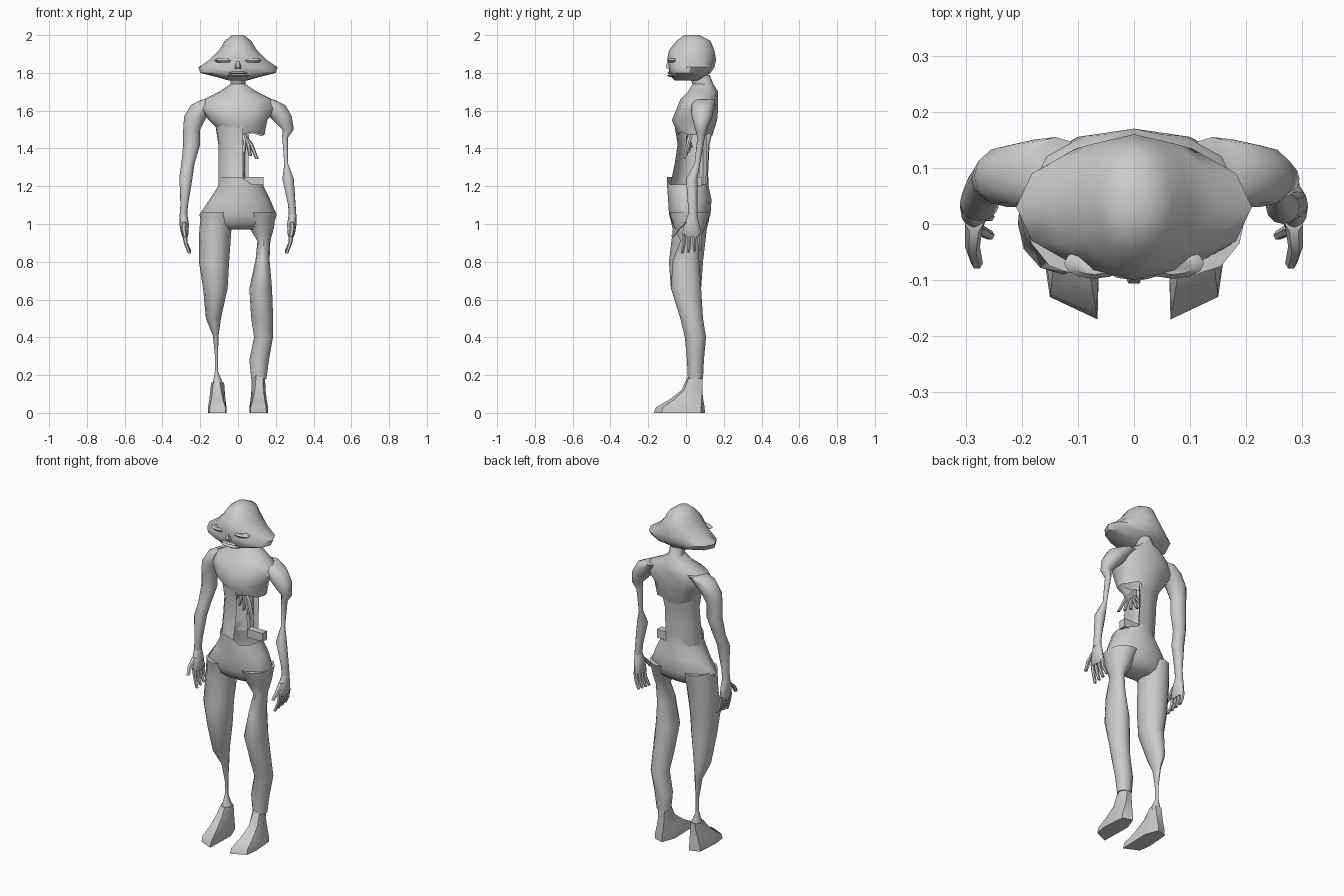
import bpy, bmesh, random
from math import sin, cos, radians
from mathutils import Vector

random.seed(4)
if "Cube" in bpy.data.objects:
    bpy.data.objects.remove(bpy.data.objects["Cube"])

grey = bpy.data.materials.new("plain grey")
grey.use_nodes = True
colour = (.6, .6, .6, 1)
grey.diffuse_color = colour
grey.node_tree.nodes["Principled BSDF"].inputs["Base Color"].default_value = colour


def ring(z, wide, deep, x=0, y=0, count=12, first=0, sweep=360):
    """Level oval, or part of one, from its half width and half depth."""
    steps = count if sweep == 360 else count - 1
    angles = [radians(first + sweep * i / steps) for i in range(count)]
    return [Vector((x + wide * cos(a), y + deep * sin(a), z)) for a in angles]


def loft(name, rings, side=1, closed=True, open_top=False, open_bottom=False):
    """Skin a stack of rings, listed from the top down; side -1 mirrors it."""
    bm = bmesh.new()
    loops = [[bm.verts.new((p.x * side, p.y, p.z)) for p in points] for points in rings]
    count = len(loops[0])
    for upper, lower in zip(loops, loops[1:]):
        for i in range(count if closed else count - 1):
            j = (i + 1) % count
            bm.faces.new((upper[i], upper[j], lower[j], lower[i]))
    if closed and not open_top:
        bm.faces.new(loops[0])
    if closed and not open_bottom:
        bm.faces.new(loops[-1])
    bmesh.ops.recalc_face_normals(bm, faces=bm.faces)
    mesh = bpy.data.meshes.new(name)
    bm.to_mesh(mesh)
    bm.free()
    mesh.materials.append(grey)
    obj = bpy.data.objects.new(name, mesh)
    bpy.context.collection.objects.link(obj)
    bpy.ops.object.select_all(action='DESELECT')
    bpy.context.view_layer.objects.active = obj
    obj.select_set(True)
    bpy.ops.object.shade_smooth_by_angle(angle=radians(45))
    return obj


def strand(name, points, radius, side=1):
    """Tapering tube through a few points."""
    rings = []
    for i, (x, y, z) in enumerate(points):
        r = radius * (1 - i / len(points) / 2)
        rings.append(ring(z, r, r, x, y, count=6))
    return loft(name, rings, side)


# Head with a flared lower rim
loft("head", [
    ring(z=2, wide=.03, deep=.04, y=.03),
    ring(z=1.97, wide=.07, deep=.09, y=.04),
    ring(z=1.92, wide=.1, deep=.12, y=.03),
    ring(z=1.87, wide=.15, deep=.13, y=.03),
    ring(z=1.83, wide=.21, deep=.12, y=.03),
    ring(z=1.8, wide=.2, deep=.11, y=.02),
    ring(z=1.78, wide=.12, deep=.09, y=.01),
    ring(z=1.76, wide=.05, deep=.07, y=.01),
])

# Face: nose, lips and brows
loft("nose", [
    ring(z=1.87, wide=.01, deep=.02, y=-.08, count=6),
    ring(z=1.83, wide=.02, deep=.03, y=-.08, count=6),
    ring(z=1.82, wide=.02, deep=.02, y=-.08, count=6),
])
for name, z in (("upper_lip", 1.8), ("lower_lip", 1.785)):
    loft(name, [ring(z + dz, wide, deep=wide / 2, y=-.07)
                for dz, wide in ((.008, .04), (0, .06), (-.006, .04))])
for side, name in ((1, "left"), (-1, "right")):
    loft(name + "_brow", [ring(1.865 + dz, wide, deep=wide / 2, x=.07, y=-.07)
                          for dz, wide in ((.01, .04), (0, .055), (-.01, .04))], side)

# Neck and hollow chest with a ragged lower edge
chest = loft("chest", [
    ring(z=1.79, wide=.04, deep=.055, y=.07),
    ring(z=1.74, wide=.04, deep=.055, y=.09),
    ring(z=1.7, wide=.1, deep=.08, y=.09),
    ring(z=1.66, wide=.18, deep=.1, y=.07),
    ring(z=1.61, wide=.2, deep=.11, y=.06),
    ring(z=1.55, wide=.155, deep=.12, y=.045),
    ring(z=1.48, wide=.125, deep=.09, x=.015, y=.05),
], open_bottom=True)
for v in chest.data.vertices:
    if v.co.z < 1.5:
        v.co.z += random.uniform(-.02, .03)

# Remaining strip of the right flank and back
loft("torn_flank", [
    ring(z, wide, deep, x=.015, y=y, count=9, first=70, sweep=205)
    for z, wide, deep, y in ((1.55, .14, .11, .045), (1.42, .12, .085, .04),
                             (1.32, .12, .09, .03), (1.2, .12, .1, .015))
], closed=False)

# Open-topped pelvis, torn lower on its left
pelvis = loft("pelvis", [
    ring(z=1.25, wide=.115, deep=.11, x=.015, y=.01),
    ring(z=1.2, wide=.12, deep=.11, x=.015, y=.01),
    ring(z=1.13, wide=.16, deep=.115, x=.01, y=.02),
    ring(z=1.05, wide=.205, deep=.11, y=.02),
    ring(z=1, wide=.19, deep=.09, y=.02),
    ring(z=.97, wide=.14, deep=.05, y=.02),
], open_top=True)
for v in pelvis.data.vertices:
    if v.co.z > 1.24 and v.co.x > .06:
        v.co.z -= .04

# Loose strands fanning out below the chest, the spine and a broken bone
for i in range(5):
    reach = .1 - .035 * i
    strand(f"belly_strand_{i + 1}", [
        (.02, .03, 1.49), (reach / 2 + .02, .01, 1.42 + .01 * i),
        (reach, -.01 + .01 * i, 1.345 + .015 * i)], radius=.014)
strand("spine", [(.01, .09, 1.5), (.02, .09, 1.2)], radius=.025)
loft("broken_bone", [ring(z, wide=.07, deep=.03, x=.085, y=.06, count=4, first=45)
                     for z in (1.25, 1.2)])

# Arms: the right is whole, the left upper arm is worn to bone
shoulder = [
    ring(z=1.66, wide=.05, deep=.055, x=.14, y=.1),
    ring(z=1.63, wide=.07, deep=.06, x=.18, y=.09),
    ring(z=1.57, wide=.06, deep=.055, x=.225, y=.085),
]
wrist = [
    ring(z=1.1, wide=.02, deep=.025, x=.285, y=.035),
    ring(z=1.03, wide=.02, deep=.025, x=.29, y=.035),
]
loft("right_arm", shoulder + [
    ring(z=1.5, wide=.045, deep=.04, x=.245, y=.08),
    ring(z=1.42, wide=.045, deep=.04, x=.245, y=.08),
    ring(z=1.32, wide=.035, deep=.035, x=.265, y=.065),
    ring(z=1.25, wide=.035, deep=.035, x=.275, y=.04),
] + wrist, side=-1)
loft("left_arm", shoulder + [
    ring(z=1.5, wide=.03, deep=.03, x=.265, y=.08),
    ring(z=1.46, wide=.016, deep=.02, x=.25, y=.08),
    ring(z=1.32, wide=.01, deep=.015, x=.255, y=.06),
    ring(z=1.24, wide=.03, deep=.03, x=.265, y=.03),
] + wrist)

# Hands with spread fingers
for side, name in ((1, "left"), (-1, "right")):
    loft(name + "_palm", [
        ring(z=1.05, wide=.02, deep=.025, x=.288, y=.035),
        ring(z=1, wide=.025, deep=.04, x=.285, y=.03),
        ring(z=.95, wide=.02, deep=.05, x=.282, y=.03),
        ring(z=.93, wide=.013, deep=.045, x=.28, y=.03),
    ], side)
    for i in range(4):
        y = -.01 + .027 * i
        strand(f"{name}_finger_{i + 1}", [
            (.283, y, .95), (.277, y, .9), (.257, y - .01 + .006 * i, .845 + .005 * i)],
            radius=.013, side=side)
    strand(name + "_thumb", [(.285, 0, 1.01), (.288, -.04, .975), (.28, -.07, .935)],
           radius=.016, side=side)

# Legs: the right shin is worn to bone
loft("right_leg", [
    ring(z=1.06, wide=.09, deep=.11, x=.105, y=.02),
    ring(z=.97, wide=.085, deep=.09, x=.12, y=.02),
    ring(z=.8, wide=.08, deep=.09, x=.127),
    ring(z=.66, wide=.065, deep=.08, x=.12),
    ring(z=.5, wide=.04, deep=.06, x=.13, y=.03),
    ring(z=.41, wide=.015, deep=.03, x=.118, y=.05),
    ring(z=.3, wide=.008, deep=.012, x=.114, y=.055),
    ring(z=.22, wide=.008, deep=.012, x=.114, y=.055),
    ring(z=.15, wide=.03, deep=.035, x=.106, y=.05),
], side=-1)
loft("left_leg", [
    ring(z=1.06, wide=.09, deep=.11, x=.11, y=.02),
    ring(z=.98, wide=.065, deep=.08, x=.125, y=.02),
    ring(z=.91, wide=.034, deep=.05, x=.137, y=.02),
    ring(z=.81, wide=.037, deep=.07, x=.13),
    ring(z=.66, wide=.06, deep=.08, x=.12),
    ring(z=.5, wide=.058, deep=.06, x=.128, y=.03),
    ring(z=.4, wide=.05, deep=.056, x=.135, y=.05),
    ring(z=.28, wide=.052, deep=.045, x=.112, y=.05),
    ring(z=.18, wide=.04, deep=.04, x=.11, y=.05),
])

# Feet: a pointed sole outline drawn in towards the ankle
sole = [(.065, -.17), (.15, -.13), (.16, -.06), (.15, .08), (.09, .1), (.06, .02)]
for side, name, top in ((1, "left", .2), (-1, "right", .16)):
    ankle = ring(top, wide=.035, deep=.04, x=.108, y=.05, count=6, first=-110)
    rings = []
    for z, blend in ((top, 1), (.12, .8), (.07, .45), (.03, .06), (0, 0)):
        outline = [Vector((x, y, z)).lerp(a, blend) for (x, y), a in zip(sole, ankle)]
        for p in outline:
            p.z = z
        rings.append(outline)
    loft(name + "_foot", rings, side)
